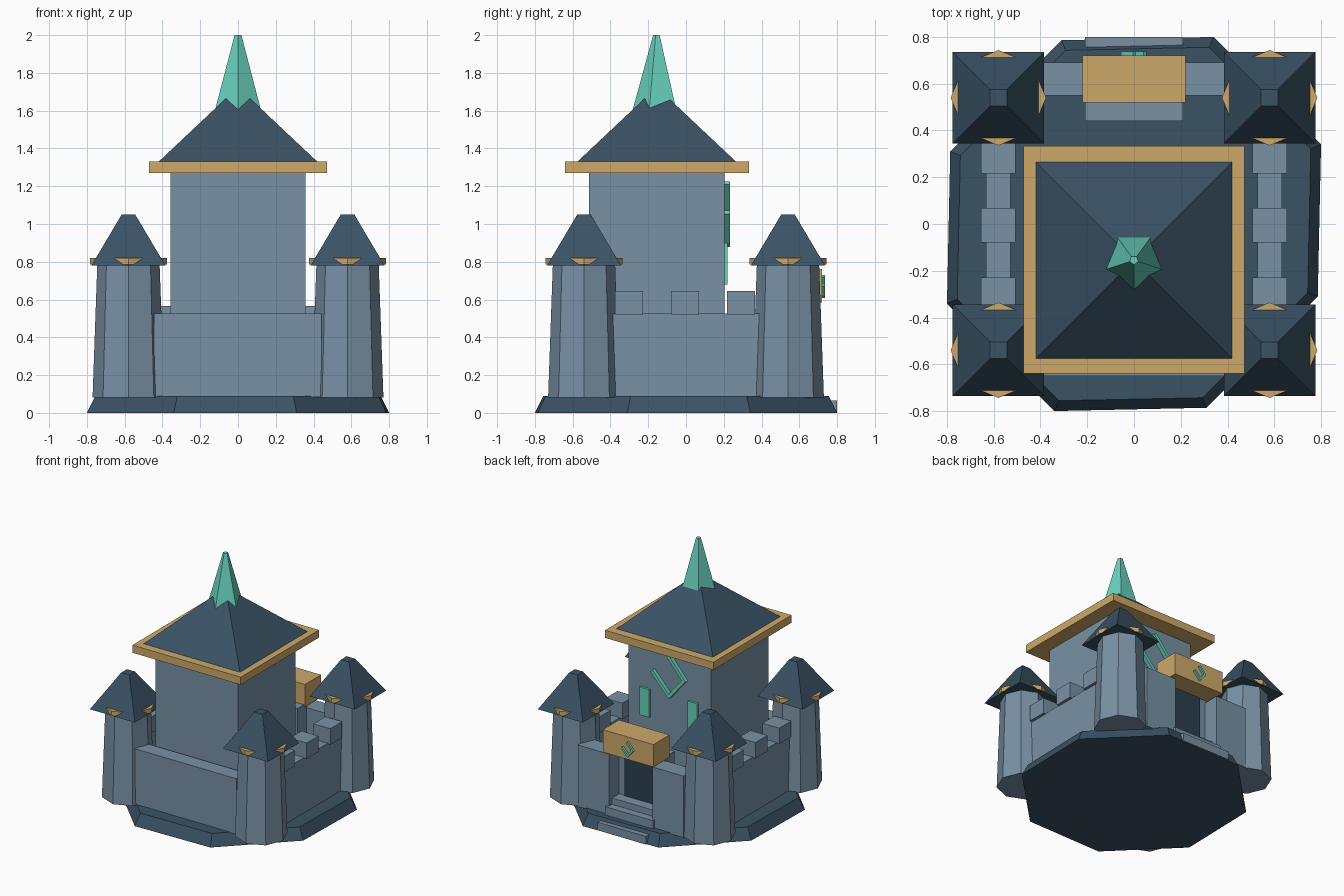
import bpy
import math
from mathutils import Vector

if "Cube" in bpy.data.objects:
    bpy.data.objects.remove(bpy.data.objects["Cube"], do_unlink=True)


def material(name, rgb):
    """Flat material from an sRGB byte colour."""
    def lin(c):
        c /= 255
        return c / 12.92 if c <= 0.04045 else ((c + 0.055) / 1.055) ** 2.4
    colour = [lin(c) for c in rgb] + [1]
    m = bpy.data.materials.new(name)
    m.use_nodes = True
    m.diffuse_color = colour
    bsdf = m.node_tree.nodes["Principled BSDF"]
    bsdf.inputs["Base Color"].default_value = colour
    bsdf.inputs["Roughness"].default_value = 0.9
    return m


STONE = material("blue grey stone", (121, 145, 165))
SLATE = material("dark blue slate", (58, 82, 100))
GOLD = material("gold wood", (206, 169, 106))
JADE = material("jade green", (104, 210, 190))
DARK = material("dark door", (46, 64, 78))


def loft(name, bottom, top, mat):
    """Closed solid between two rings of equal length."""
    n = len(bottom)
    faces = [list(range(n))[::-1], list(range(n, 2 * n))]
    faces += [[i, (i + 1) % n, n + (i + 1) % n, n + i] for i in range(n)]
    mesh = bpy.data.meshes.new(name)
    mesh.from_pydata(bottom + top, [], faces)
    mesh.materials.append(mat)
    obj = bpy.data.objects.new(name, mesh)
    bpy.context.collection.objects.link(obj)
    return obj


def ring(cx, cy, z, r, n, turn=0):
    return [(cx + r * math.cos(turn + math.tau * i / n),
             cy + r * math.sin(turn + math.tau * i / n), z) for i in range(n)]


def frustum(name, cx, cy, z0, z1, r0, r1, n, mat, turn=0):
    return loft(name, ring(cx, cy, z0, r0, n, turn),
                ring(cx, cy, z1, r1, n, turn), mat)


def square_frustum(name, cx, cy, z0, z1, half0, half1, mat):
    d = math.sqrt(2)
    return frustum(name, cx, cy, z0, z1, half0 * d, half1 * d, 4, mat, math.pi / 4)


def box(name, xs, ys, zs, mat):
    def rect(z):
        return [(xs[0], ys[0], z), (xs[1], ys[0], z), (xs[1], ys[1], z), (xs[0], ys[1], z)]
    return loft(name, rect(zs[0]), rect(zs[1]), mat)


def bar(name, a, b, y0, y1, width, mat):
    """Straight strip on a back wall between two (x, z) points."""
    a, b = Vector(a), Vector(b)
    along = (b - a).normalized() * width / 2
    side = Vector((along.y, -along.x))
    corners = [a - along - side, b + along - side, b + along + side, a - along + side]
    return loft(name, [(c.x, y1, c.y) for c in corners],
                [(c.x, y0, c.y) for c in corners], mat)


def open_diamond(name, cz, size, y0, y1, width):
    """Three sides of a diamond outline."""
    left, low, right, high = (0.13, 0), (-0.01, -0.155), (-0.14, 0), (-0.01, 0.155)
    for i, (a, b) in enumerate([(left, low), (low, right), (right, high)]):
        bar(f"{name}_{i + 1}", (a[0] * size, cz + a[1] * size),
            (b[0] * size, cz + b[1] * size), y0, y1, width, JADE)


# Slightly uneven eight-sided plinth
plinth = [(0.80, 0.34), (0.34, 0.80), (-0.31, 0.786), (-0.786, 0.31),
          (-0.80, -0.34), (-0.34, -0.80), (0.31, -0.786), (0.786, -0.31)]
loft("plinth", [(x, y, 0) for x, y in plinth],
     [(x * 0.945, y * 0.945, 0.09) for x, y in plinth], SLATE)

# Corner towers with gold collars and slate caps
for sx, side in ((-1, "right"), (1, "left")):
    for sy, end in ((-1, "front"), (1, "back")):
        x, y, tag = 0.58 * sx, 0.54 * sy, f"{end}_{side}"
        frustum(f"tower_{tag}", x, y, 0.082, 0.785, 0.19, 0.165, 8, STONE)
        frustum(f"tower_collar_{tag}", x, y, 0.785, 0.82, 0.204, 0.204, 8, GOLD)
        square_frustum(f"tower_roof_{tag}", x, y, 0.78, 1.05, 0.196, 0.036, SLATE)

    # Side walls with merlons
    x = 0.58 * sx
    box(f"side_wall_{side}", (x - 0.052, x + 0.052), (-0.42, 0.42), (0.08, 0.525), STONE)
    for i, y in enumerate((-0.302, -0.005, 0.29)):
        box(f"merlon_{side}_{i + 1}", (x - 0.074, x + 0.074), (y - 0.074, y + 0.074),
            (0.52, 0.645), STONE)

    # Back wall halves on each side of the gate
    box(f"back_wall_{side}", sorted((0.19 * sx, 0.46 * sx)), (0.55, 0.69),
        (0.08, 0.566), STONE)

    # Keep windows
    box(f"keep_window_{side}", (0.21 * sx - 0.042, 0.21 * sx + 0.042), (0.19, 0.22),
        (0.68, 0.9), JADE)

box("front_wall", (-0.445, 0.442), (-0.65, -0.53), (0.085, 0.525), STONE)

# Keep, gold eave, roof and spire
KY = -0.155
square_frustum("keep", 0, KY, 0.08, 1.28, 0.358, 0.358, STONE)
box("keep_eave", (-0.472, 0.472), (-0.64, 0.333), (1.27, 1.33), GOLD)
square_frustum("keep_roof", 0, KY, 1.33, 1.70, 0.42, 0.027, SLATE)
frustum("spire", 0, KY, 1.5, 2.0, 0.156, 0.019, 5, JADE, -math.pi / 2)
open_diamond("keep_ornament", 1.052, 1, 0.195, 0.233, 0.026)

# Gatehouse with door, lintel and steps
box("gate_block", (-0.21, 0.21), (0.44, 0.56), (0.08, 0.6), STONE)
box("gate_door", (-0.14, 0.14), (0.555, 0.568), (0.1, 0.59), DARK)
box("gate_lintel", (-0.22, 0.22), (0.52, 0.72), (0.585, 0.762), GOLD)
open_diamond("lintel_ornament", 0.67, 0.32, 0.715, 0.737, 0.016)
for i, (y0, y1, z0, z1) in enumerate(((0.7, 0.8, 0.002, 0.066),
                                      (0.54, 0.71, 0.08, 0.155),
                                      (0.54, 0.65, 0.15, 0.205))):
    w = 0.21 if i < 2 else 0.188
    box(f"gate_step_{i + 1}", (-w, w), (y0, y1), (z0, z1), STONE)
